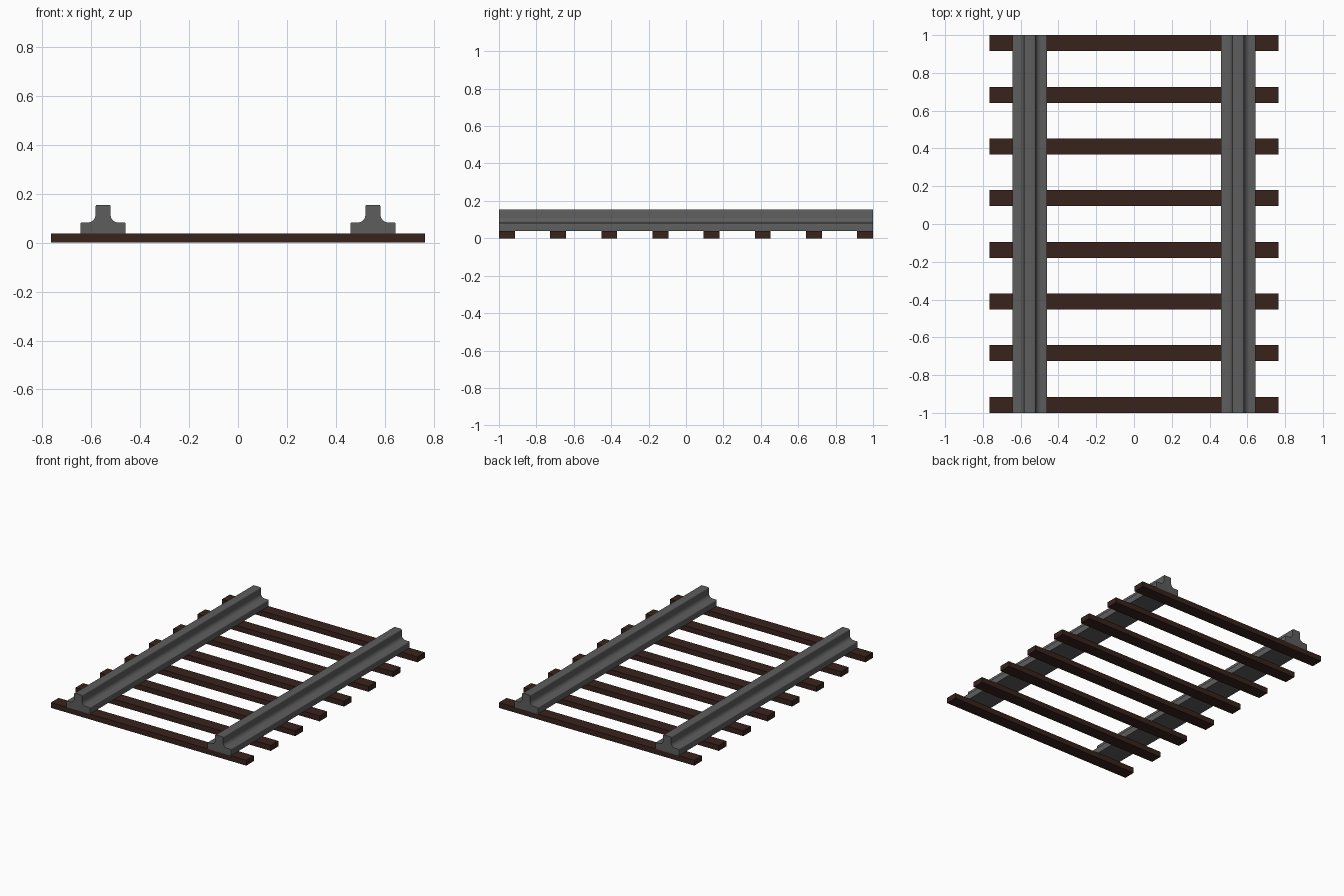
import bpy, bmesh, math

if "Cube" in bpy.data.objects:
    bpy.data.objects.remove(bpy.data.objects["Cube"])


def material(name, rgb):
    m = bpy.data.materials.new(name)
    m.diffuse_color = (*rgb, 1)
    m.use_nodes = True
    m.node_tree.nodes["Principled BSDF"].inputs["Base Color"].default_value = m.diffuse_color
    return m


steel = material("dark_steel", (0.11, 0.11, 0.11))
wood = material("dark_wood", (0.04, 0.016, 0.012))

LENGTH = 2.0
SLEEPER = (1.53, 0.085, 0.038)
COUNT = 8
RAIL_X = 0.552


def arc(cx, cz, r, a0, a1, n):
    return [(cx + r * math.cos(math.radians(a0 + (a1 - a0) * i / n)),
             cz + r * math.sin(math.radians(a0 + (a1 - a0) * i / n)))
            for i in range(n + 1)]


def rail_profile():
    # right half: foot, rounded foot edge, concave fillet, rounded head
    half = [(0.092, 0.038)]
    half += arc(0.087, 0.078, 0.005, 0, 90, 3)
    half += arc(0.061, 0.113, 0.030, 270, 180, 6)
    half += arc(0.023, 0.147, 0.008, 0, 90, 4)
    return half + [(-x, z) for x, z in reversed(half)]


def add_object(name, bm, mat):
    bmesh.ops.recalc_face_normals(bm, faces=bm.faces)
    me = bpy.data.meshes.new(name)
    bm.to_mesh(me)
    bm.free()
    me.materials.append(mat)
    ob = bpy.data.objects.new(name, me)
    bpy.context.collection.objects.link(ob)
    return ob


def make_rail(name, x):
    bm = bmesh.new()
    face = bm.faces.new([bm.verts.new((x + px, -LENGTH / 2, pz))
                         for px, pz in rail_profile()])
    ext = bmesh.ops.extrude_face_region(bm, geom=[face], use_keep_orig=True)
    verts = [g for g in ext["geom"] if isinstance(g, bmesh.types.BMVert)]
    bmesh.ops.translate(bm, verts=verts, vec=(0, LENGTH, 0))
    ob = add_object(name, bm, steel)
    bpy.ops.object.select_all(action='DESELECT')
    ob.select_set(True)
    bpy.context.view_layer.objects.active = ob
    bpy.ops.object.shade_smooth_by_angle(angle=math.radians(35))


def make_sleeper(name, y):
    bm = bmesh.new()
    bmesh.ops.create_cube(bm, size=1)
    bmesh.ops.scale(bm, verts=bm.verts, vec=SLEEPER)
    bmesh.ops.translate(bm, verts=bm.verts, vec=(0, y, SLEEPER[2] / 2))
    add_object(name, bm, wood)


# sleepers, spaced evenly with the end ones flush to the rail ends
span = LENGTH - SLEEPER[1]
for i in range(COUNT):
    make_sleeper(f"sleeper_{i + 1}", -span / 2 + span * i / (COUNT - 1))

# rails
make_rail("left_rail", -RAIL_X)
make_rail("right_rail", RAIL_X)
